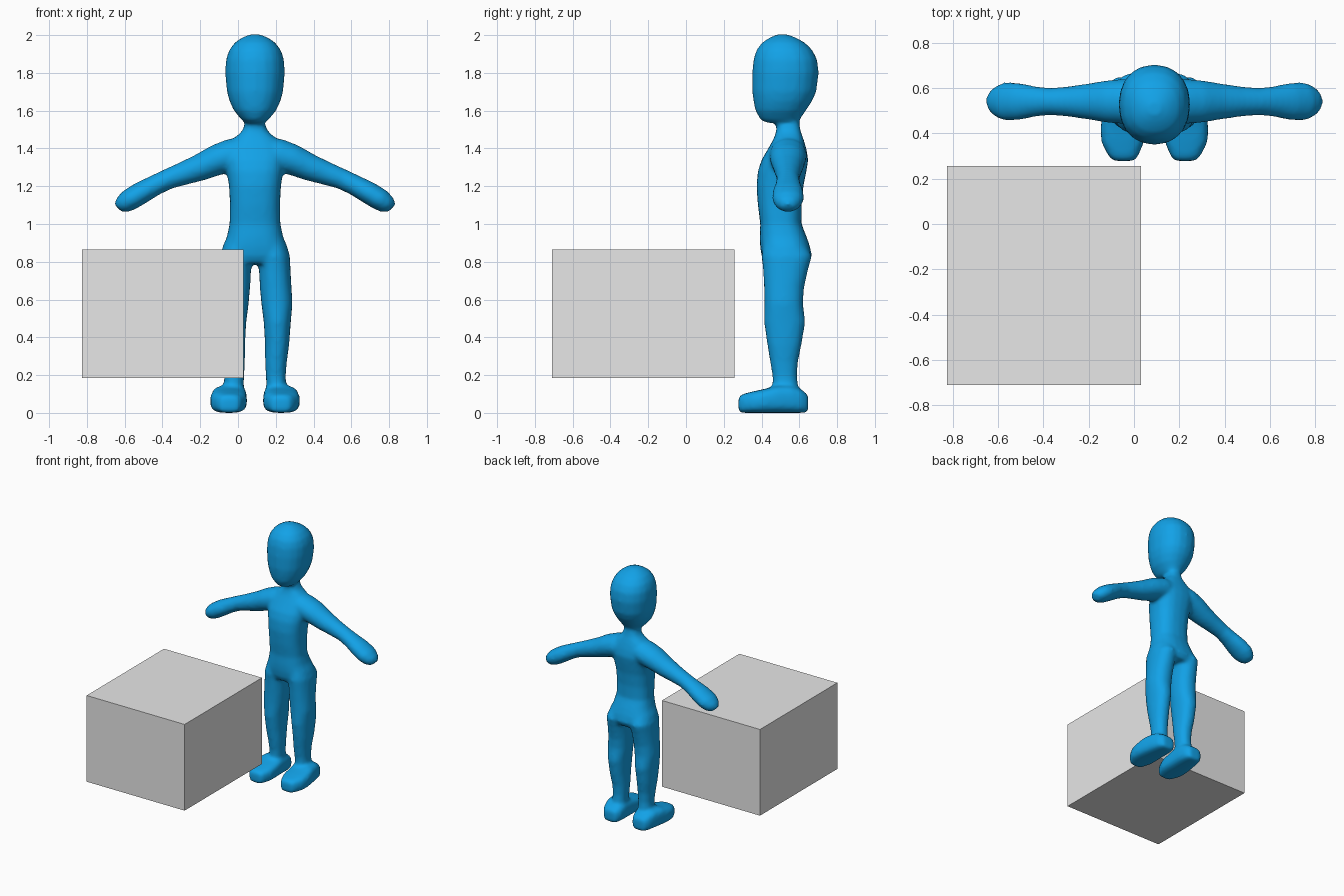
import bpy, bmesh, math
from mathutils import Vector

CX = 0.09      # centre line of the figure
SIDES = 20


def material(name, rgb):
    m = bpy.data.materials.new(name)
    m.diffuse_color = (*rgb, 1)
    return m


def finish(name, bm, mat):
    bmesh.ops.recalc_face_normals(bm, faces=bm.faces)
    me = bpy.data.meshes.new(name)
    bm.to_mesh(me)
    bm.free()
    me.materials.append(mat)
    ob = bpy.data.objects.new(name, me)
    bpy.context.collection.objects.link(ob)
    return ob


def loft(bm, rings, power=2.0):
    """Skin closed rings, each given as (centre, half axis u, half axis v)."""
    rows = []
    for c, u, v in rings:
        row = []
        for i in range(SIDES):
            a = 2 * math.pi * i / SIDES
            s, t = math.cos(a), math.sin(a)
            s = math.copysign(abs(s) ** (2 / power), s)
            t = math.copysign(abs(t) ** (2 / power), t)
            row.append(bm.verts.new(c + u * s + v * t))
        rows.append(row)
    for a, b in zip(rows, rows[1:]):
        for i in range(SIDES):
            j = (i + 1) % SIDES
            bm.faces.new((a[i], a[j], b[j], b[i]))
    bm.faces.new(rows[0][::-1])
    bm.faces.new(rows[-1])


def upright(rows, side=1):
    """Rows of z, x centre, half width, front y, back y."""
    return [(Vector((CX + side * x, (y0 + y1) / 2, z)), Vector((w, 0, 0)),
             Vector((0, (y1 - y0) / 2, 0))) for z, x, w, y0, y1 in rows]


blue = material("blue", (0.006, 0.36, 0.8))
grey = material("light grey", (0.8, 0.8, 0.8))
bm = bmesh.new()

# Head
loft(bm, upright([
    (1.535, 0, .045, .43, .57), (1.55, 0, .07, .395, .60), (1.60, 0, .112, .367, .635),
    (1.65, 0, .135, .357, .668), (1.70, 0, .149, .35, .69), (1.80, 0, .158, .35, .703),
    (1.87, 0, .154, .357, .695), (1.92, 0, .138, .372, .67), (1.96, 0, .108, .402, .63),
    (1.985, 0, .072, .44, .585), (2.003, 0, .03, .48, .54)]), 2.2)

# Neck and torso
loft(bm, upright([
    (.79, 0, .15, .42, .645), (.83, 0, .185, .40, .667), (.88, 0, .172, .392, .657),
    (.93, 0, .15, .39, .64), (1.0, 0, .135, .393, .612), (1.1, 0, .133, .38, .612),
    (1.2, 0, .138, .373, .622), (1.28, 0, .15, .38, .638), (1.34, 0, .16, .40, .648),
    (1.40, 0, .155, .435, .637), (1.45, 0, .115, .463, .622), (1.49, 0, .07, .478, .608),
    (1.53, 0, .053, .478, .60), (1.60, 0, .053, .478, .60)]), 2.5)

for side in (1, -1):
    # Arm and mitten hand: x, z, half thickness, half depth
    rings = []
    for x, z, t, d in [(.03, 1.385, .085, .09), (.12, 1.365, .088, .10), (.20, 1.34, .082, .095),
                       (.29, 1.30, .072, .08), (.38, 1.267, .062, .067), (.46, 1.238, .055, .06),
                       (.53, 1.205, .055, .068), (.60, 1.167, .06, .083), (.66, 1.13, .06, .085),
                       (.70, 1.10, .05, .065), (.725, 1.083, .028, .035)]:
        tilt = math.radians(20 + 25 * min(1, max(0, (x - .4) / .3)))
        rings.append((Vector((CX + side * x, .54, z)),
                      Vector((side * math.sin(tilt), 0, math.cos(tilt))) * t,
                      Vector((0, d, 0))))
    loft(bm, rings)

    # Leg
    loft(bm, upright([
        (.08, .115, .052, .46, .60), (.20, .11, .053, .457, .588), (.27, .111, .058, .445, .593),
        (.36, .117, .064, .43, .612), (.48, .118, .072, .413, .632), (.58, .116, .083, .415, .62),
        (.66, .11, .084, .413, .625), (.75, .105, .084, .408, .645), (.83, .10, .085, .40, .667),
        (.90, .085, .075, .41, .63)], side), 2.2)

    # Foot: y, x centre, half width, height
    loft(bm, [(Vector((CX + side * x, y, h / 2)), Vector((w, 0, 0)), Vector((0, 0, h / 2)))
              for y, x, w, h in [(.278, .135, .045, .085), (.30, .137, .066, .10),
                                 (.36, .14, .094, .115), (.42, .14, .098, .128),
                                 (.48, .137, .094, .145), (.56, .13, .086, .145),
                                 (.61, .127, .075, .125), (.647, .125, .05, .095)]], 3.2)

# Blend the limbs into one smooth figure
body = finish("figure", bm, blue)
remesh = body.modifiers.new("blend", 'REMESH')
remesh.mode = 'VOXEL'
remesh.voxel_size = 0.013
remesh.use_smooth_shade = True
smooth = body.modifiers.new("soften", 'SMOOTH')
smooth.factor = 0.5
smooth.iterations = 7

# Box beside the figure
bm = bmesh.new()
bmesh.ops.create_cube(bm, size=1)
for v in bm.verts:
    v.co = Vector((-.3975 + v.co.x * .855, -.2265 + v.co.y * .965, .525 + v.co.z * .68))
finish("box", bm, grey)
